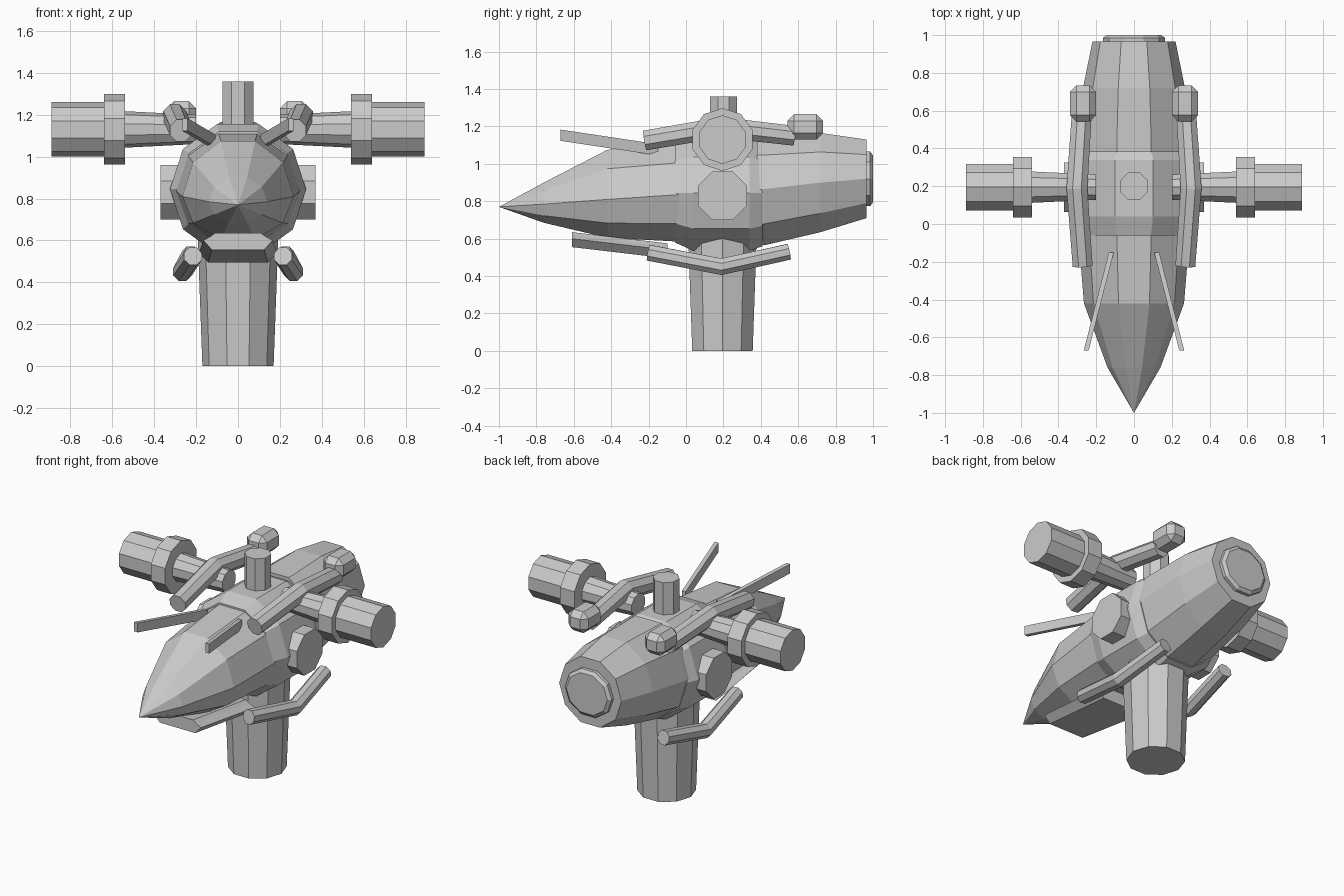
import bpy, bmesh
from math import sin, cos, pi
from mathutils import Vector

if "Cube" in bpy.data.objects:
    bpy.data.objects.remove(bpy.data.objects["Cube"])


def loft(name, rings, mirror=False):
    """Skin a list of equal-length point rings, capping both ends."""
    bm = bmesh.new()
    vs = [[bm.verts.new(p) for p in r] for r in rings]
    n = len(vs[0])
    for a, b in zip(vs, vs[1:]):
        for i in range(n):
            j = (i + 1) % n
            bm.faces.new((a[i], a[j], b[j], b[i]))
    bm.faces.new(vs[0])
    bm.faces.new(vs[-1])
    bmesh.ops.remove_doubles(bm, verts=bm.verts, dist=0.0005)
    bmesh.ops.recalc_face_normals(bm, faces=bm.faces)
    me = bpy.data.meshes.new(name)
    bm.to_mesh(me)
    bm.free()
    ob = bpy.data.objects.new(name, me)
    bpy.context.collection.objects.link(ob)
    if mirror:
        ob.modifiers.new("mirror", 'MIRROR')
    return ob


def hull(name, stations, n=10):
    """Stations are (y, centre z, half width, height above, depth below)."""
    rings = []
    for y, z, w, up, dn in stations:
        ring = []
        for i in range(n):
            a = 2 * pi * i / n
            s = sin(a) / cos(pi / n)
            ring.append((w * cos(a), y, z + s * (up if s > 0 else dn)))
        rings.append(ring)
    return loft(name, rings)


def tube(name, pts, radii, n=8, mirror=False, turn=0.5):
    """Sweep an n-sided section along a path, mitring the bends."""
    pts = [Vector(p) for p in pts]
    rings = []
    for k, p in enumerate(pts):
        d = (pts[min(k + 1, len(pts) - 1)] - pts[max(k - 1, 0)]).normalized()
        ref = Vector((0, 0, 1)) if abs(d.z) < 0.9 else Vector((0, 1, 0))
        u = d.cross(ref).normalized()
        v = u.cross(d)
        rings.append([p + radii[k] * (cos(t) * u + sin(t) * v)
                      for t in (2 * pi * (i + turn) / n for i in range(n))])
    return loft(name, rings, mirror)


def side_drum(name, x0, x1, y, z, r0, r1, n, turn):
    return tube(name, [(x0, y, z), (x1, y, z)], [r0, r1], n, True, turn)


# Main body
hull("nose_cone", [(-1, .77, .0001, .0001, .0001), (-.76, .785, .14, .115, .10),
                   (-.42, .81, .265, .265, .205), (-.05, .835, .295, .275, .25),
                   (.02, .835, .295, .275, .25)])
hull("centre_drum", [(-.06, .845, .29, .275, .265), (.04, .845, .325, .31, .31),
                     (.34, .845, .325, .31, .31), (.41, .845, .295, .28, .285)])
hull("rear_body", [(.38, .865, .295, .295, .30), (.42, .865, .295, .295, .30),
                   (.72, .90, .27, .265, .265), (.965, .92, .22, .21, .21)])
hull("rear_cap", [(.95, .92, .165, .145, .145), (.985, .92, .165, .145, .145),
                  (1.0, .92, .145, .125, .125)])

# Support post and top mast
tube("support_post", [(0, .195, 0), (0, .195, .6)], [.17, .192], 10, turn=0)
tube("top_mast", [(0, .2, 1.1), (0, .2, 1.36)], [.079, .079], 8)

# Side barrels: arm, flange, muzzle, and the hubs below
side_drum("barrel_arm", .2, .56, .195, 1.13, .07, .088, 10, 0.5)
side_drum("barrel_flange", .54, .64, .195, 1.13, .168, .168, 10, 0.5)
side_drum("barrel_muzzle", .63, .89, .195, 1.13, .13, .13, 10, 0.5)
side_drum("side_hub", .25, .37, .195, .83, .141, .141, 8, 0.5)

# Bent rails above and below
tube("upper_rail", [(.272, -.22, 1.125), (.302, .19, 1.195), (.277, .58, 1.15)],
     [.057, .06, .057], 8, True)
tube("lower_rail", [(.215, -.2, .525), (.265, .19, .45), (.225, .55, .53)],
     [.046, .048, .046], 8, True)

# Chamfered blocks at the rear of the upper rails
bpy.ops.mesh.primitive_cube_add(size=1)
block = bpy.context.object
block.name = "rail_end_block"
for v in block.data.vertices:
    v.co = (v.co.x * .14 + .27, v.co.y * .19 + .638, v.co.z * .135 + 1.198)
bev = block.modifiers.new("chamfer", 'BEVEL')
bev.width, bev.segments = .035, 1
block.modifiers.new("mirror", 'MIRROR')

# Flat splayed vanes above the nose
loft("nose_vane", [[(x + sx * .013, y, z + sz * .03)
                    for sx, sz in ((-1, -1), (1, -1), (1, 1), (-1, 1))]
                   for x, y, z in ((.12, -.15, 1.075), (.253, -.67, 1.153))], True)

# Trough-shaped chin plate
chin = [(-.13, .62), (-.165, .6), (-.125, .555), (.125, .555), (.165, .6),
        (.13, .62), (.11, .635), (-.11, .635)]
loft("chin_plate", [[(x * s, y, z + dz) for x, z in chin]
                    for y, s, dz in ((-.61, 1, 0), (-.1, 1.14, -.06))])
